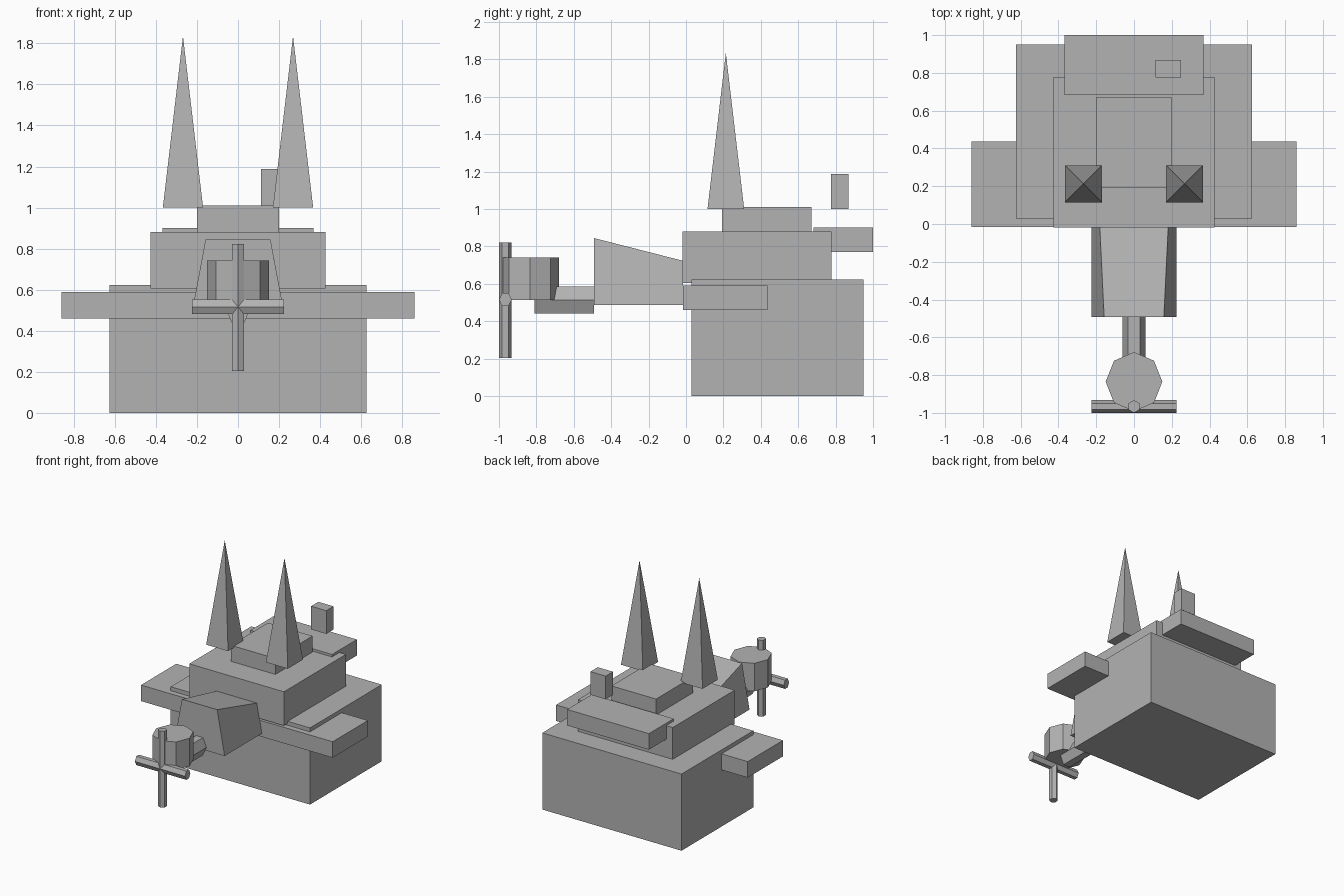
import bpy
import math

if "Cube" in bpy.data.objects:
    bpy.data.objects.remove(bpy.data.objects["Cube"])

grey = bpy.data.materials.new("plain grey")
grey.diffuse_color = (0.45, 0.45, 0.45, 1)
grey.use_nodes = True
grey.node_tree.nodes["Principled BSDF"].inputs["Base Color"].default_value = grey.diffuse_color


def make(name, verts, faces):
    mesh = bpy.data.meshes.new(name)
    mesh.from_pydata(verts, [], faces)
    mesh.materials.append(grey)
    obj = bpy.data.objects.new(name, mesh)
    bpy.context.collection.objects.link(obj)
    return obj


def loft(name, ring_a, ring_b):
    """Join two matching rings of points and cap both ends."""
    n = len(ring_a)
    sides = [(i, (i + 1) % n, n + (i + 1) % n, n + i) for i in range(n)]
    caps = [tuple(reversed(range(n))), tuple(range(n, 2 * n))]
    return make(name, ring_a + ring_b, sides + caps)


def box(name, x, y, z):
    rings = [[(x[0], y[0], h), (x[1], y[0], h), (x[1], y[1], h), (x[0], y[1], h)] for h in z]
    return loft(name, *rings)


def prism(name, axis, sides, center, radii, span, turn=0):
    """Regular prism along an axis; center and radii are for the two other axes."""
    rings = []
    for s in span:
        ring = []
        for i in range(sides):
            a = turn + 2 * math.pi * i / sides
            p = [center[0] + radii[0] * math.cos(a), center[1] + radii[1] * math.sin(a)]
            p.insert("xyz".index(axis), s)
            ring.append(tuple(p))
        # the x-z plane has reversed handedness
        rings.append(ring[::-1] if axis == "y" else ring)
    return loft(name, *rings)


# Stacked hull blocks
box("main_body", (-0.625, 0.625), (0.03, 0.95), (0, 0.622))
box("side_wings", (-0.86, 0.86), (-0.015, 0.437), (0.46, 0.59))
box("upper_block", (-0.425, 0.425), (-0.018, 0.777), (0.605, 0.88))
box("top_block", (-0.2, 0.2), (0.193, 0.67), (0.88, 1.01))
box("rear_slab", (-0.367, 0.367), (0.682, 1.0), (0.77, 0.9))
box("small_chimney", (0.113, 0.25), (0.775, 0.868), (1.0, 1.188))

# Tall four-sided spikes
for side, cx in (("left", -0.268), ("right", 0.268)):
    h, cy = 0.098, 0.213
    make(side + "_spike",
         [(cx - h, cy - h, 1.0), (cx + h, cy - h, 1.0), (cx + h, cy + h, 1.0),
          (cx - h, cy + h, 1.0), (cx, cy, 1.835)],
         [(3, 2, 1, 0), (0, 1, 4), (1, 2, 4), (2, 3, 4), (3, 0, 4)])

# Snout: tapered sides, top rising to the front
loft("snout",
     [(-0.225, -0.493, 0.487), (0.225, -0.493, 0.487), (0.158, -0.493, 0.845), (-0.158, -0.493, 0.845)],
     [(-0.225, -0.015, 0.487), (0.225, -0.015, 0.487), (0.181, -0.015, 0.723), (-0.181, -0.015, 0.723)])

# Nose shaft, drum and crossed bars
prism("nose_shaft", "y", 6, (0, 0.513), (0.062, 0.083), (-0.81, -0.493))
prism("nose_drum", "z", 8, (0, -0.835), (0.15, 0.157), (0.515, 0.742))
prism("upright_bar", "z", 6, (0, -0.966), (0.033, 0.034), (0.203, 0.822), math.pi / 2)
prism("cross_bar", "x", 6, (-0.966, 0.516), (0.034, 0.041), (-0.225, 0.225))
